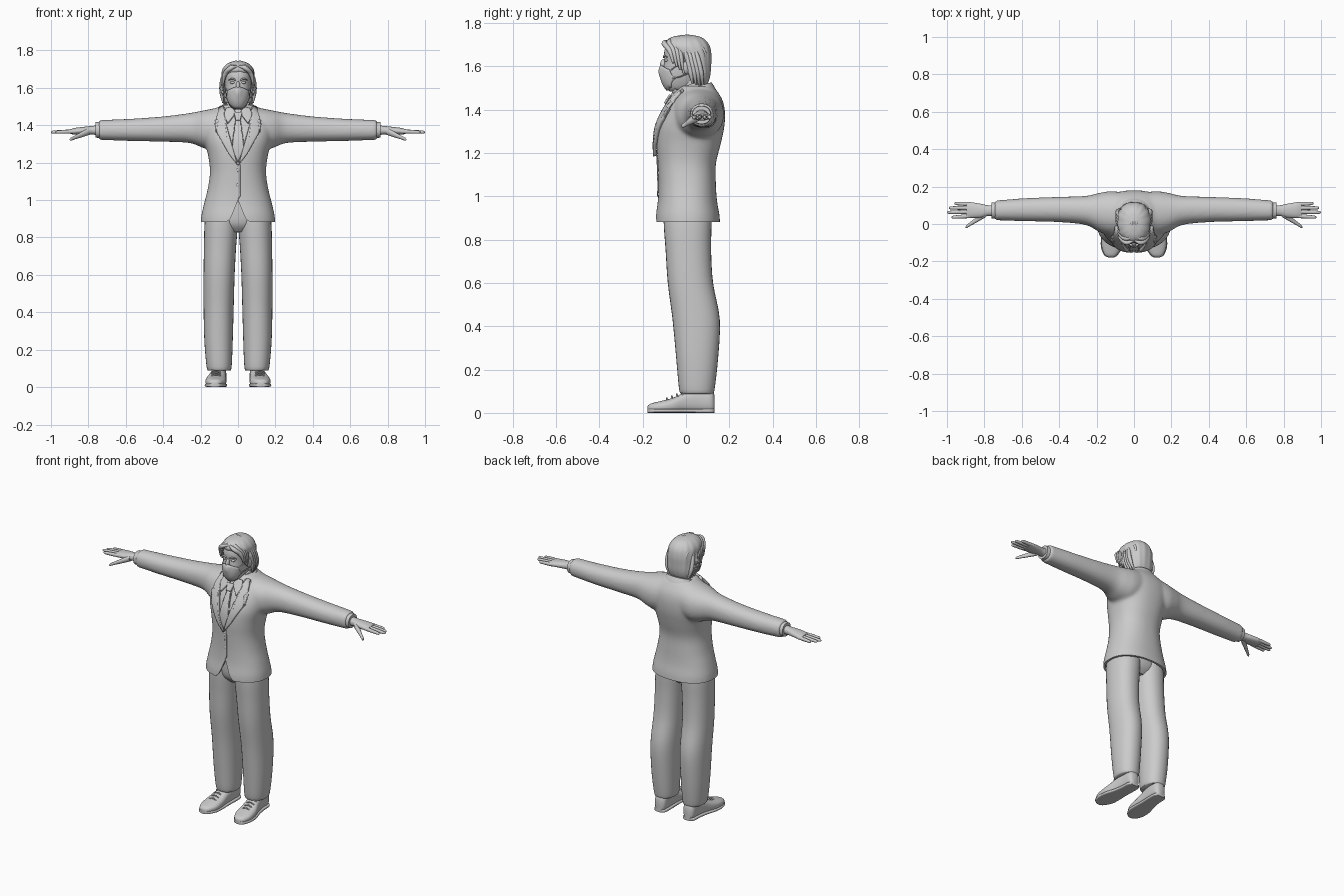
import bpy, bmesh, math
from mathutils import Vector, Matrix
from mathutils.bvhtree import BVHTree

old = bpy.data.objects.get("Cube")
if old:
    bpy.data.objects.remove(old, do_unlink=True)

grey = bpy.data.materials.new("plain grey")
grey.use_nodes = True
COLOUR = (0.6, 0.6, 0.6, 1)
grey.diffuse_color = COLOUR
for node in grey.node_tree.nodes:
    if node.type == 'BSDF_PRINCIPLED':
        node.inputs["Base Color"].default_value = COLOUR


def finish(name, bm, mirror=False, angle=40):
    """Turn a bmesh into a smooth shaded object, optionally mirrored across x."""
    bmesh.ops.recalc_face_normals(bm, faces=bm.faces)
    mesh = bpy.data.meshes.new(name)
    bm.to_mesh(mesh)
    bm.free()
    mesh.materials.append(grey)
    for p in mesh.polygons:
        p.use_smooth = True
    mesh.set_sharp_from_angle(angle=math.radians(angle))
    obj = bpy.data.objects.new(name, mesh)
    bpy.context.collection.objects.link(obj)
    if mirror:
        obj.modifiers.new("mirror", 'MIRROR').use_mirror_merge = False
    return obj


def spline(rows, steps):
    """Smooth in-between rows through the given stations."""
    out = []
    for i in range(len(rows) - 1):
        a, b = rows[max(i - 1, 0)], rows[i]
        c, d = rows[i + 1], rows[min(i + 2, len(rows) - 1)]
        for s in range(steps):
            t = s / steps
            out.append([q + t / 2 * (r - p + t * (2 * p - 5 * q + 4 * r - s_ + t * (3 * (q - r) + s_ - p)))
                        for p, q, r, s_ in zip(a, b, c, d)])
    return out + [list(rows[-1])]


def loft(bm, axis, stations, n=32, power=2.2, steps=4, ripple=0, tilt=0):
    """Skin of rounded sections: (t, a0, a1, b0, b1), or (t, half_a, b0, b1)."""
    rows = [r if len(r) == 5 else (r[0], -r[1], r[1], r[2], r[3]) for r in stations]
    rings = []
    for t, a0, a1, b0, b1 in spline(rows, steps):
        ring = []
        for k in range(n):
            ang = math.tau * k / n
            c, s = math.cos(ang), math.sin(ang)
            wave = 1 + ripple * math.sin(ang * 14)
            u = math.copysign(abs(c) ** (2 / power), c) * (a1 - a0) / 2 * wave
            v = math.copysign(abs(s) ** (2 / power), s) * (b1 - b0) / 2 * wave
            a, b = (a0 + a1) / 2 + u, (b0 + b1) / 2 + v
            co = {'X': (t, a, b), 'Y': (a, t, b), 'Z': (a, b, t + tilt * v)}[axis]
            ring.append(bm.verts.new(co))
        rings.append(ring)
    for lo, hi in zip(rings, rings[1:]):
        for k in range(n):
            bm.faces.new((lo[k], lo[(k + 1) % n], hi[(k + 1) % n], hi[k]))
    bm.faces.new(rings[0])
    bm.faces.new(rings[-1])


def part(name, axis, stations, mirror=False, **kw):
    bm = bmesh.new()
    loft(bm, axis, stations, **kw)
    return finish(name, bm, mirror)


def ball(name, centre, size, mirror=False):
    bm = bmesh.new()
    bmesh.ops.create_uvsphere(bm, u_segments=20, v_segments=12, radius=1,
                              matrix=Matrix.Translation(centre) @ Matrix.Diagonal((*size, 1)))
    return finish(name, bm, mirror)


def strand(name, points, depth, radii=None):
    """Rounded cord through points, made on both sides."""
    for side, sign in (("left", 1), ("right", -1)):
        cu = bpy.data.curves.new(name, 'CURVE')
        cu.dimensions, cu.bevel_depth, cu.bevel_resolution = '3D', depth, 2
        cu.use_fill_caps = True
        sp = cu.splines.new('BEZIER')
        sp.bezier_points.add(len(points) - 1)
        for i, (p, co) in enumerate(zip(sp.bezier_points, points)):
            p.co = (sign * co[0], co[1], co[2])
            p.handle_left_type = p.handle_right_type = 'AUTO'
            p.radius = radii[i] if radii else 1
        cu.materials.append(grey)
        bpy.context.collection.objects.link(bpy.data.objects.new(f"{name}_{side}", cu))


def tree(obj):
    return BVHTree.FromObject(obj, bpy.context.evaluated_depsgraph_get())


def panel(name, outline, surface, lift, mirror=False, bulge=None):
    """Flat front outline (x, z) laid on a surface and raised a little."""
    bm = bmesh.new()
    bm.faces.new([bm.verts.new((x, 0, z)) for x, z in outline])
    bmesh.ops.triangulate(bm, faces=bm.faces[:])
    bmesh.ops.subdivide_edges(bm, edges=bm.edges[:], cuts=7, use_grid_fill=True)
    for v in bm.verts:
        x, z = v.co.x, v.co.z
        hit = surface.ray_cast(Vector((x, -1, z)), Vector((0, 1, 0)))[0]
        if hit is None:
            hit = surface.find_nearest(Vector((x, -0.05, z)))[0]
        v.co = hit - Vector((0, lift + (bulge(x, z) if bulge else 0), 0))
    obj = finish(name, bm)
    solid = obj.modifiers.new("thickness", 'SOLIDIFY')
    solid.thickness, solid.offset = lift * 1.6, 0
    if mirror:
        obj.modifiers.new("mirror", 'MIRROR').use_mirror_merge = False
    return obj


# Jacket: body and sleeves fused, then hem, front notch and hollow are cut
body = [(.85, .2, -.14, .158), (.91, .197, -.14, .155), (.98, .182, -.13, .143), (1.06, .162, -.127, .138),
        (1.15, .15, -.13, .138), (1.24, .16, -.135, .16), (1.32, .18, -.128, .177), (1.39, .19, -.1, .18),
        (1.44, .18, -.07, .17), (1.48, .13, -.045, .148), (1.51, .085, -.03, .125)]
sleeve = [(.06, -.06, .17, 1.28, 1.505), (.13, -.06, .175, 1.265, 1.49), (.19, -.04, .165, 1.28, 1.478),
          (.26, -.005, .15, 1.305, 1.465), (.4, .01, .145, 1.312, 1.447), (.58, .015, .138, 1.316, 1.434),
          (.745, .02, .125, 1.322, 1.428)]
bm = bmesh.new()
loft(bm, 'Z', body, n=48, power=2.3)
for sign in (1, -1):
    loft(bm, 'X', [(sign * r[0], *r[1:]) for r in sleeve])
jacket = finish("jacket", bm)
remesh = jacket.modifiers.new("fuse", 'REMESH')
remesh.mode, remesh.voxel_size = 'VOXEL', .009
soften = jacket.modifiers.new("soften", 'SMOOTH')
soften.factor, soften.iterations = .5, 8


def prism(name, outline, y0, y1):
    bm = bmesh.new()
    face = bm.faces.new([bm.verts.new((x, y0, z)) for x, z in outline])
    ext = bmesh.ops.extrude_face_region(bm, geom=[face])["geom"]
    bmesh.ops.translate(bm, vec=(0, y1 - y0, 0), verts=[g for g in ext if isinstance(g, bmesh.types.BMVert)])
    return finish(name, bm)


hem = prism("hem_cutter", [(-.4, .7), (.4, .7), (.4, .882), (-.4, .882)], -.4, .4)
notch = prism("notch_cutter", [(-.08, .85), (.08, .85), (.062, .883), (.042, .9), (.03, .925), (0, 1.0),
                               (-.03, .925), (-.042, .9), (-.062, .883)], -.4, -.02)
hollow = part("hollow_cutter", 'Z', [(.8, .186, -.128, .145), (.91, .184, -.127, .142), (1.0, .165, -.115, .128)],
              power=2.3)
for cutter in (hem, notch, hollow):
    cutter.hide_render = True
    cut = jacket.modifiers.new("cut", 'BOOLEAN')
    cut.operation, cut.solver, cut.object = 'DIFFERENCE', 'EXACT', cutter
baked = bpy.data.meshes.new_from_object(jacket.evaluated_get(bpy.context.evaluated_depsgraph_get()))
jacket.modifiers.clear()
jacket.data = baked
baked.materials.clear()
baked.materials.append(grey)
for p in baked.polygons:
    p.use_smooth, p.material_index = True, 0
baked.set_sharp_from_angle(angle=math.radians(40))
for cutter in (hem, notch, hollow):
    bpy.data.objects.remove(cutter, do_unlink=True)

# Lapels, tie, shirt collar points and buttons laid on the chest
chest = tree(jacket)
panel("lapel", [(.002, 1.185), (.05, 1.25), (.112, 1.36), (.122, 1.405), (.098, 1.412), (.115, 1.435),
                (.1, 1.49), (.078, 1.5), (.072, 1.44), (.042, 1.33)], chest, .011, mirror=True)
panel("tie", [(0, 1.2), (.03, 1.27), (.026, 1.33), (.012, 1.435), (-.012, 1.435), (-.026, 1.33), (-.03, 1.27)],
      chest, .007)
panel("tie_knot", [(.012, 1.425), (.022, 1.465), (-.022, 1.465), (-.012, 1.425)], chest, .014)
panel("shirt_collar_point", [(.012, 1.465), (.055, 1.41), (.075, 1.455), (.06, 1.49), (.03, 1.495)], chest, .01,
      mirror=True)
panel("jacket_front_edge", [(0, 1.0), (.012, 1.02), (.012, 1.19), (0, 1.185)], chest, .003)
for z in (1.08, 1.16):
    y = chest.ray_cast(Vector((0, -1, z)), Vector((0, 1, 0)))[0].y
    ball("jacket_button", (0, y - .003, z), (.009, .004, .009))

# Neck and collars
part("neck", 'Z', [(1.42, .06, -.03, .09), (1.48, .053, -.03, .08), (1.56, .052, -.03, .08)])
part("jacket_collar", 'Z', [(1.44, .118, -.04, .15), (1.48, .098, -.03, .132), (1.505, .084, -.025, .118)], tilt=.3)
part("shirt_collar", 'Z', [(1.46, .076, -.04, .11), (1.5, .068, -.037, .1), (1.52, .062, -.034, .095)], tilt=.3)

# Trousers
part("trouser_leg", 'Z', [(.088, .042, .158, -.022, .125), (.11, .034, .168, -.032, .132),
                          (.25, .028, .18, -.045, .148), (.43, .023, .184, -.062, .156),
                          (.6, .018, .184, -.084, .125), (.75, .01, .182, -.094, .116),
                          (.88, 0, .178, -.103, .118), (.99, 0, .16, -.1, .115)], mirror=True)
part("trouser_seat", 'Z', [(.83, .06, -.06, .07), (.88, .15, -.095, .108), (.99, .15, -.1, .112)])

# Shoes with soles and laces
shoe = [(-.178, .11, .135, .008, .03), (-.165, .09, .157, .004, .042), (-.12, .066, .173, 0, .054),
        (-.06, .062, .17, 0, .07), (0, .064, .152, 0, .098), (.06, .062, .142, 0, .115),
        (.115, .064, .138, 0, .11), (.132, .08, .122, .006, .08)]
part("shoe", 'Y', shoe, mirror=True, power=2.5)
part("shoe_sole", 'Y', [(y, a - .004, b + .004, 0, .02) for y, a, b, _, _ in shoe], mirror=True, power=4)
for i in range(4):
    y, z = -.085 + i * .023, .064 + i * .0095
    strand("shoe_lace", [(.092, y, z - .006), (.117, y - .004, z + .003), (.142, y, z - .006)], .004)

# Hands: shirt cuff, palm, fingers, thumb
part("shirt_cuff", 'X', [(.72, .027, .118, 1.33, 1.42), (.762, .029, .114, 1.334, 1.416)], mirror=True)
part("palm", 'X', [(.74, .04, .102, 1.347, 1.402), (.78, .043, .1, 1.35, 1.396), (.82, .034, .108, 1.35, 1.392),
                   (.87, .032, .116, 1.35, 1.386), (.895, .034, .116, 1.353, 1.379)], mirror=True)
for name, root, tip, reach in (("index", .043, .036, .975), ("middle", .065, .062, 1.0),
                               ("ring", .086, .086, .99), ("little", .106, .11, .96)):
    rows = []
    for f, r in ((0, .011), (.4, .0105), (.8, .009), (.95, .007), (1, .002)):
        y, z = root + (tip - root) * f, 1.367 - .004 * f
        rows.append((.87 + (reach - .87) * f, y - r, y + r, z - r, z + r))
    part(name + "_finger", 'X', rows, mirror=True, n=12)
thumb = []
for f, r in ((0, .02), (.35, .016), (.7, .011), (.92, .009), (1, .003)):
    y, z = .055 - .072 * f, 1.368 - .045 * f
    thumb.append((.795 + .105 * f, y - r, y + r, z - r, z + r))
part("thumb", 'X', thumb, mirror=True, n=14)

# Head and face
head = part("head", 'Z', [(1.483, .022, -.075, -.01), (1.5, .042, -.09, .03), (1.53, .056, -.105, .06),
                          (1.57, .066, -.108, .085), (1.62, .071, -.1, .1), (1.67, .073, -.1, .105),
                          (1.71, .062, -.082, .09), (1.735, .032, -.04, .06)], n=40)
ball("nose", (0, -.102, 1.605), (.012, .018, .03))
ball("eye", (.029, -.09, 1.628), (.013, .011, .007), mirror=True)
ball("ear", (.08, .004, 1.597), (.013, .019, .032), mirror=True)
strand("eyebrow", [(.011, -.102, 1.641), (.03, -.1, 1.648), (.05, -.087, 1.642)], .005, (.8, 1, .5))

# Face mask with ear loops
face = tree(head)
panel("face_mask", [(0, 1.607), (.025, 1.6), (.055, 1.585), (.059, 1.545), (.04, 1.505), (.02, 1.49), (-.02, 1.49),
                    (-.04, 1.505), (-.059, 1.545), (-.055, 1.585), (-.025, 1.6)], face, .005,
      bulge=lambda x, z: .012 * math.exp(-(x / .02) ** 2 - ((z - 1.582) / .03) ** 2))
strand("mask_loop", [(.056, -.07, 1.583), (.078, -.03, 1.61), (.088, .012, 1.622), (.087, .022, 1.585),
                     (.074, -.02, 1.555), (.058, -.062, 1.545)], .003)

# Hair: rippled cap with locks swept from the centre parting
part("hair", 'Z', [(1.505, .05, .04, .088), (1.525, .07, .018, .102), (1.56, .078, .008, .112),
                   (1.61, .084, -.03, .116), (1.65, .087, -.06, .117), (1.69, .086, -.098, .11),
                   (1.718, .07, -.09, .092), (1.736, .045, -.062, .066), (1.744, .015, -.02, .03)],
     n=84, ripple=.012)
taper = (.5, 1, 1, .35)
for i in range(4):
    s = i * .016
    strand("fringe_lock", [(.004, -.088 + 1.6 * s, 1.715 + s / 2), (.038, -.1 + 1.4 * s, 1.706 + s / 3),
                           (.07, -.075 + s, 1.672), (.082, -.058 + s, 1.615 - s)], .013, taper)
    strand("side_lock", [(.07, -.01 + s, 1.69), (.084, .005 + s, 1.64), (.086, .022 + s, 1.57),
                         (.08 - s / 3, .03 + s, 1.52 - s / 4)], .012, taper)
    strand("crown_lock", [(.01 + s, -.05, 1.73 - s / 3), (.012 + s, .02, 1.736 - s / 2), (.014 + s, .08, 1.69 - s / 3),
                          (.012 + s, .103 - s / 4, 1.61)], .009, taper)
